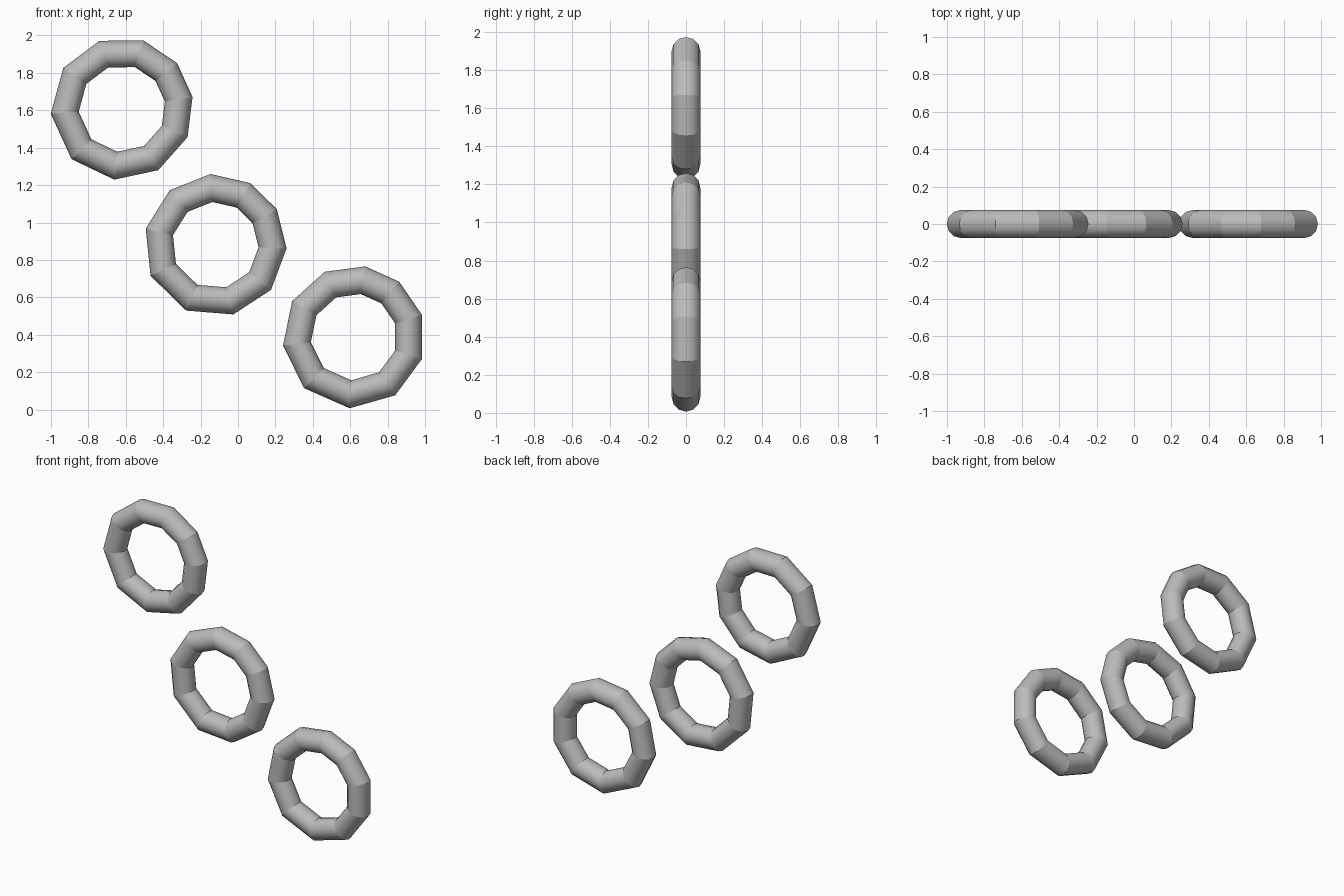
import bpy, bmesh, math

if "Cube" in bpy.data.objects:
    bpy.data.objects.remove(bpy.data.objects["Cube"])

grey = bpy.data.materials.new("light grey")
grey.diffuse_color = (0.5, 0.5, 0.5, 1)
grey.use_nodes = True
grey.node_tree.nodes["Principled BSDF"].inputs["Base Color"].default_value = grey.diffuse_color

MAJOR, MINOR, SIDES = 0.307, 0.075, 12
# Angular steps between the ten slightly uneven corners, clockwise from the shortest edge
STEPS = [30.2, 32.8, 36, 36.7, 38.8, 40.8, 38.8, 36.9, 35.8, 33.2]


def make_ring(name, x, z, start):
    """Upright ring with a round tube, facing -y."""
    bm = bmesh.new()
    loops, angle = [], start
    for step in STEPS:
        a = math.radians(angle)
        loop = []
        for j in range(SIDES):
            t = 2 * math.pi * j / SIDES
            r = MAJOR + MINOR * math.cos(t)
            loop.append(bm.verts.new((r * math.cos(a), MINOR * math.sin(t), r * math.sin(a))))
        loops.append(loop)
        angle -= step
    for i, a in enumerate(loops):
        b = loops[(i + 1) % len(loops)]
        for j in range(SIDES):
            k = (j + 1) % SIDES
            bm.faces.new((a[j], a[k], b[k], b[j]))
    bmesh.ops.recalc_face_normals(bm, faces=bm.faces)
    # Smooth around the tube, crisp at the corners of the ring
    for f in bm.faces:
        f.smooth = True
    for loop in loops:
        for j in range(SIDES):
            bm.edges.get((loop[j], loop[(j + 1) % SIDES])).smooth = False
    mesh = bpy.data.meshes.new(name)
    bm.to_mesh(mesh)
    bm.free()
    mesh.materials.append(grey)
    obj = bpy.data.objects.new(name, mesh)
    obj.location = (x, 0, z)
    bpy.context.collection.objects.link(obj)


# Three rings stepping down from left to right, each turned a little further
make_ring("upper_ring", -0.62, 1.609, 39.5)
make_ring("middle_ring", -0.122, 0.878, 60.5)
make_ring("lower_ring", 0.62, 0.388, 81)
